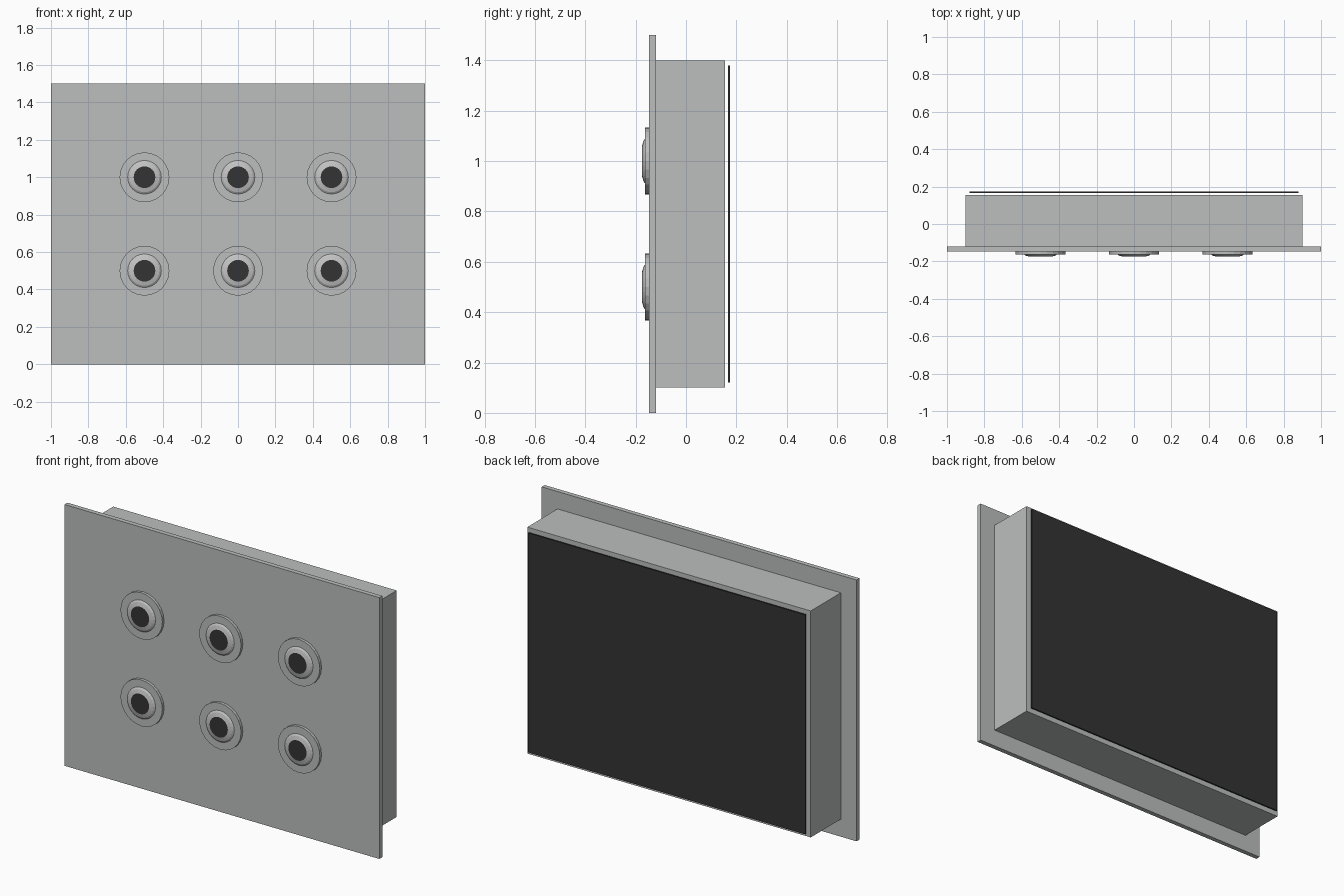
import bpy
import bmesh
from math import cos, sin, tau

cube = bpy.data.objects.get("Cube")
if cube:
    bpy.data.objects.remove(cube, do_unlink=True)


def material(name, colour):
    mat = bpy.data.materials.new(name)
    mat.use_nodes = True
    rgba = (*colour, 1)
    mat.diffuse_color = rgba
    mat.node_tree.nodes["Principled BSDF"].inputs["Base Color"].default_value = rgba
    return mat


panel_grey = material("panel grey", (0.50, 0.52, 0.51))
bezel_grey = material("bezel grey", (0.55, 0.55, 0.55))
dark_grey = material("dark grey", (0.033, 0.033, 0.033))


def finish(bm, name, mats):
    bmesh.ops.recalc_face_normals(bm, faces=bm.faces)
    mesh = bpy.data.meshes.new(name)
    bm.to_mesh(mesh)
    bm.free()
    for mat in mats:
        mesh.materials.append(mat)
    obj = bpy.data.objects.new(name, mesh)
    bpy.context.collection.objects.link(obj)
    return obj


def slab(name, width, height, y0, y1, mat):
    """Upright box centred on the panel, between two depths."""
    bm = bmesh.new()
    bmesh.ops.create_cube(bm, size=1)
    bmesh.ops.scale(bm, vec=(width, y1 - y0, height), verts=bm.verts)
    bmesh.ops.translate(bm, vec=(0, (y0 + y1) / 2, 0.75), verts=bm.verts)
    return finish(bm, name, [mat])


def turned(name, x, z, profile, mats, sides=24):
    """Closed turned part along y from (radius, y) pairs; the front cap takes the last material."""
    bm = bmesh.new()
    rings = [[bm.verts.new((x + r * cos(tau * i / sides), y, z + r * sin(tau * i / sides)))
              for i in range(sides)] for r, y in profile]
    for a, b in zip(rings, rings[1:]):
        for i in range(sides):
            j = (i + 1) % sides
            bm.faces.new((a[i], a[j], b[j], b[i]))
    bm.faces.new(rings[0])
    bm.faces.new(rings[-1]).material_index = len(mats) - 1
    return finish(bm, name, mats)


# Front plate, housing behind it and the thin separate back sheet
slab("front_plate", 2, 1.5, -0.146, -0.119, panel_grey)
slab("housing", 1.8, 1.3, -0.119, 0.154, panel_grey)
slab("back_sheet", 1.76, 1.26, 0.167, 0.175, dark_grey)

# Two rows of three round fittings: flange, domed bezel and dark centre
for row, z in (("lower", 0.5), ("upper", 1.0)):
    for column, x in (("right", -0.5), ("middle", 0), ("left", 0.5)):
        place = f"{row}_{column}"
        turned(f"flange_{place}", x, z,
               [(0.133, -0.146), (0.133, -0.162)], [panel_grey])
        turned(f"bezel_{place}", x, z,
               [(0.09, -0.162), (0.08, -0.169), (0.058, -0.175)],
               [bezel_grey, dark_grey])
